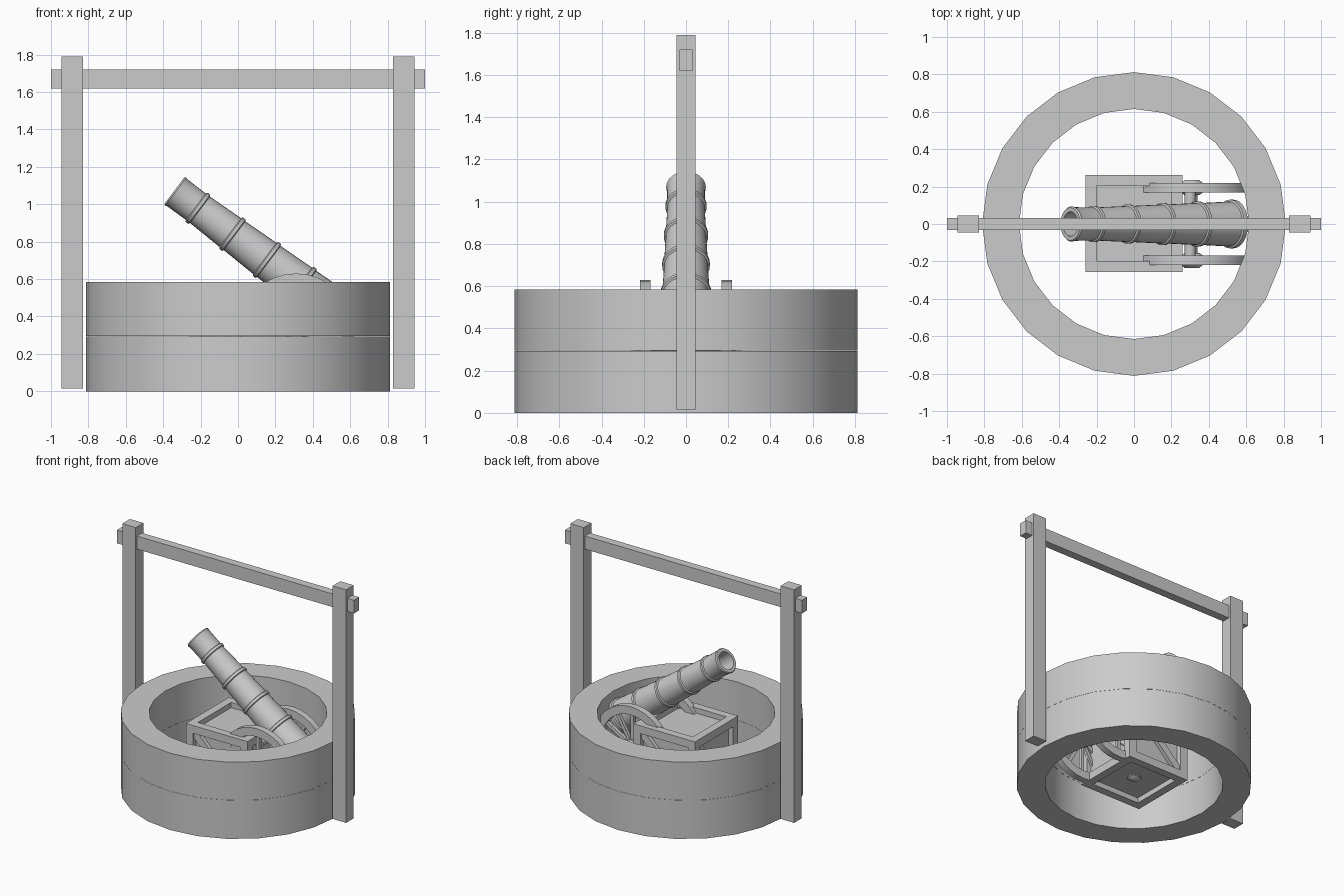
import bpy, bmesh
from math import sin, cos, pi, radians, atan2
from mathutils import Vector, Matrix

if "Cube" in bpy.data.objects:
    bpy.data.objects.remove(bpy.data.objects["Cube"])


def finish(bm, name, smooth=True):
    bmesh.ops.recalc_face_normals(bm, faces=bm.faces)
    me = bpy.data.meshes.new(name)
    bm.to_mesh(me)
    bm.free()
    ob = bpy.data.objects.new(name, me)
    bpy.context.collection.objects.link(ob)
    if smooth:
        bpy.ops.object.select_all(action='DESELECT')
        ob.select_set(True)
        bpy.context.view_layer.objects.active = ob
        bpy.ops.object.shade_smooth_by_angle(angle=radians(30))
    return ob


def lathe(name, profile, n, matrix=Matrix(), closed=False):
    """Revolve (radius, height) points about local z."""
    bm = bmesh.new()
    vs = [bm.verts.new((r, 0, z)) for r, z in profile]
    es = [bm.edges.new(p) for p in zip(vs, vs[1:])]
    if closed:
        es.append(bm.edges.new((vs[-1], vs[0])))
    bmesh.ops.spin(bm, geom=vs + es, cent=(0, 0, 0), axis=(0, 0, 1),
                   angle=2 * pi, steps=n, use_duplicate=False)
    bmesh.ops.remove_doubles(bm, verts=bm.verts, dist=1e-4)
    bm.transform(matrix)
    return finish(bm, name)


def add_box(bm, lo, hi, matrix=Matrix()):
    lo, hi = Vector(lo), Vector(hi)
    m = matrix @ Matrix.Translation((lo + hi) / 2) @ Matrix.Diagonal((*(hi - lo), 1))
    bmesh.ops.create_cube(bm, size=1, matrix=m)


def box(name, lo, hi):
    bm = bmesh.new()
    add_box(bm, lo, hi)
    return finish(bm, name, False)


# well wall: two stone courses, 24 sides
for name, z0, z1 in (("well_lower_course", 0, 0.294), ("well_upper_course", 0.295, 0.585)):
    lathe(name, [(0.615, z0), (0.812, z0), (0.812, z1), (0.615, z1)], 24, closed=True)

# posts and crossbeam
for side, s in (("left", -1), ("right", 1)):
    x = sorted((s * 0.83, s * 0.943))
    box(side + "_post", (x[0], -0.046, 0.015), (x[1], 0.046, 1.79))
box("crossbeam", (-1, -0.031, 1.62), (1, 0.031, 1.72))

# crate: core panels, edge frame and one diagonal brace on each side
H, W, D, CZ = 0.26, 0.06, 0.04, 0.272
bm = bmesh.new()
k = H - D
centre = Matrix.Translation((0, 0.003, CZ))
add_box(bm, (-k, -k, -k), (k, k, k), centre)
for a in (-1, 1):
    for b in (-1, 1):
        p0, p1 = sorted((a * H, a * (H - W)))
        q0, q1 = sorted((b * H, b * (H - W)))
        add_box(bm, (p0, q0, -H), (p1, q1, H), centre)
        add_box(bm, (p0, -H + W, q0), (p1, H - W, q1), centre)
        add_box(bm, (-H + W, p0, q0), (H - W, p1, q1), centre)
for i in range(4):
    m = centre @ Matrix.Rotation(i * pi / 2, 4, 'Z') @ Matrix.Rotation(pi / 4, 4, 'Y')
    add_box(bm, (-0.28, -H + 0.012, -0.028), (0.28, -k, 0.028), m)
finish(bm, "crate", False)

# round stud under the crate
lathe("crate_stud", [(0, 0.03), (0.025, 0.034), (0.045, 0.045), (0.052, 0.06)], 16)

# cannon barrel: lathe profile from muzzle to breech, with bands and bore
def radius(t):
    return 0.083 + 0.034 * t

profile = [(0, 0.35), (0.062, 0.35), (0.066, 0.0), (0.088, 0.0), (0.094, 0.008), (0.09, 0.02)]
for t in (0.157, 0.388, 0.618, 0.85):
    r = radius(t)
    profile += [(r, t - 0.014), (r + 0.009, t - 0.009), (r + 0.009, t + 0.009), (r, t + 0.014)]
profile += [(0.12, 1.06), (0.13, 1.065), (0.13, 1.09), (0.11, 1.105), (0.05, 1.125),
            (0.025, 1.13), (0.025, 1.145), (0.04, 1.16), (0.04, 1.18), (0.022, 1.2), (0, 1.203)]
axis = Vector((0.8, 0, -0.6))
aim = Matrix.Translation((-0.34, 0, 1.073)) @ axis.to_track_quat('Z', 'Y').to_matrix().to_4x4()
lathe("cannon_barrel", profile, 32, aim)

# trunnion through the barrel and axle through the wheels
for name, x, z, r, half in (("trunnion", 0.30, 0.50, 0.03, 0.17), ("axle", 0.31, 0.318, 0.03, 0.235)):
    lathe(name, [(0, -half), (r, -half), (r, half), (0, half)], 16,
          Matrix.Translation((x, 0, z)) @ Matrix.Rotation(pi / 2, 4, 'X'))

# wheels: rim, hub and spokes
for side, s in (("front", -1), ("back", 1)):
    m = Matrix.Translation((0.31, s * 0.194, 0.318)) @ Matrix.Rotation(pi / 2, 4, 'X')
    lathe(side + "_wheel_rim", [(0.25, -0.025), (0.312, -0.025), (0.312, 0.025), (0.25, 0.025)],
          32, m, closed=True)
    lathe(side + "_wheel_hub", [(0, -0.04), (0.04, -0.04), (0.058, -0.025), (0.058, 0.025),
                                (0.04, 0.04), (0, 0.04)], 16, m)
    bm = bmesh.new()
    for i in range(12):
        add_box(bm, (0.04, -0.013, -0.013), (0.26, 0.013, 0.013),
                m @ Matrix.Rotation(i * pi / 6, 4, 'Z'))
    finish(bm, side + "_wheel_spokes", False)
